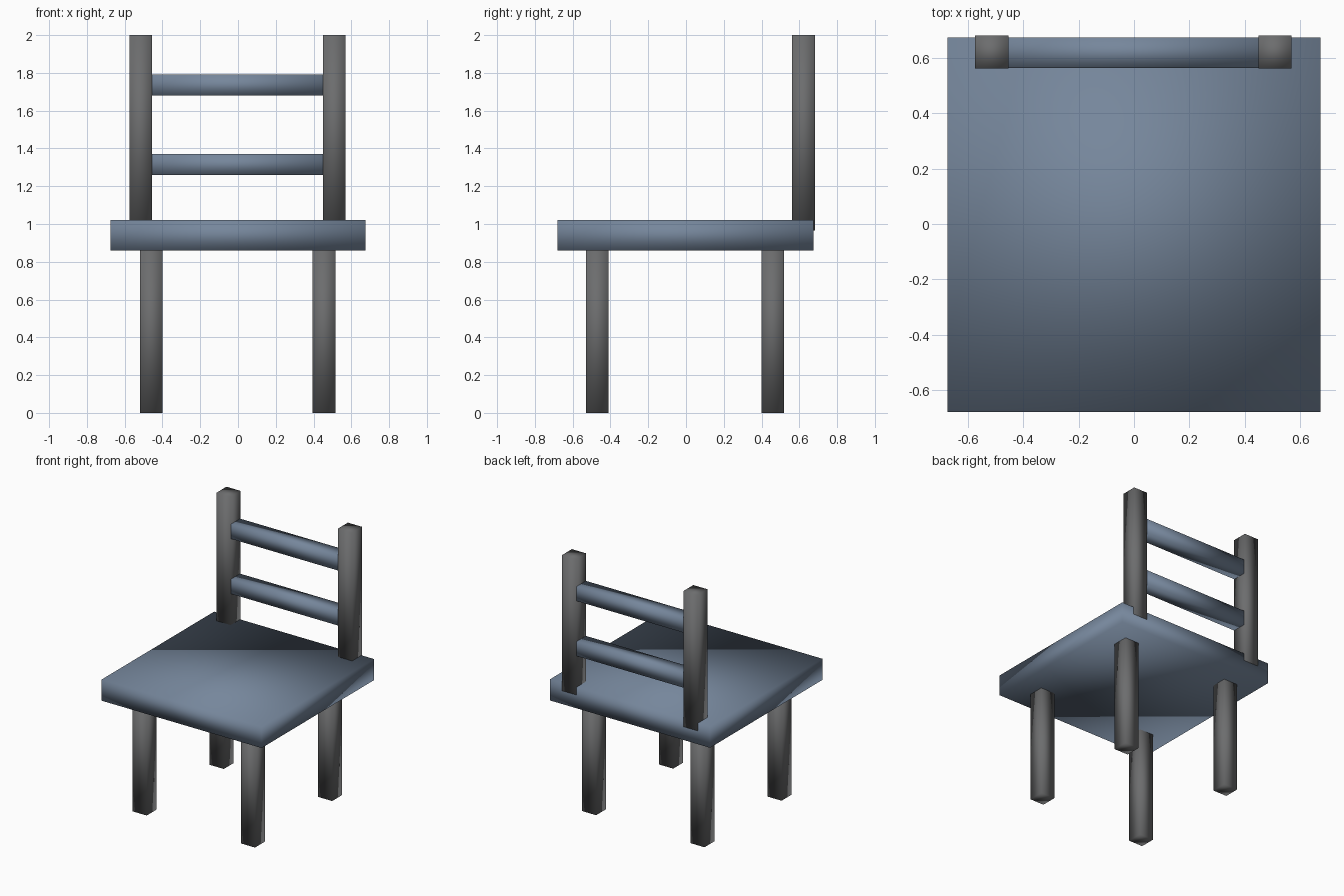
import bpy

cube = bpy.data.objects.get("Cube")
if cube:
    bpy.data.objects.remove(cube, do_unlink=True)


def make_material(name, rgb):
    mat = bpy.data.materials.new(name)
    mat.use_nodes = True
    mat.diffuse_color = (*rgb, 1)
    mat.node_tree.nodes["Principled BSDF"].inputs["Base Color"].default_value = (*rgb, 1)
    return mat


blue = make_material("slate blue", (0.18, 0.24, 0.33))
grey = make_material("dark grey", (0.15, 0.152, 0.155))


def box(name, xs, ys, zs, mat):
    """Box between three (low, high) ranges, with soft shading over its edges."""
    spans = (xs, ys, zs)
    bpy.ops.mesh.primitive_cube_add(size=1, location=[(a + b) / 2 for a, b in spans])
    ob = bpy.context.object
    ob.name = name
    ob.scale = [b - a for a, b in spans]
    bpy.ops.object.transform_apply(location=False, rotation=False, scale=True)
    bpy.ops.object.shade_smooth()
    ob.data.materials.append(mat)
    return ob


def around(centre, width=0.12):
    return (centre - width / 2, centre + width / 2)


# Seat slab
box("seat", (-0.675, 0.675), (-0.68, 0.675), (0.86, 1.022), blue)

# Four legs, running a little into the seat
for side, x in (("right", -0.46), ("left", 0.455)):
    for end, y in (("front", -0.47), ("back", 0.46)):
        box(f"{end}_{side}_leg", around(x), around(y), (0, 0.88), grey)

# Back posts, standing slightly proud of the rear edge of the seat
for side, x in (("right", -0.515), ("left", 0.51)):
    box(f"{side}_back_post", around(x), around(0.622), (0.965, 2), grey)

# Back rails between the posts
for name, z in (("lower", 1.315), ("upper", 1.735)):
    box(f"{name}_back_rail", (-0.47, 0.465), around(0.62, 0.11), around(z, 0.112), blue)
